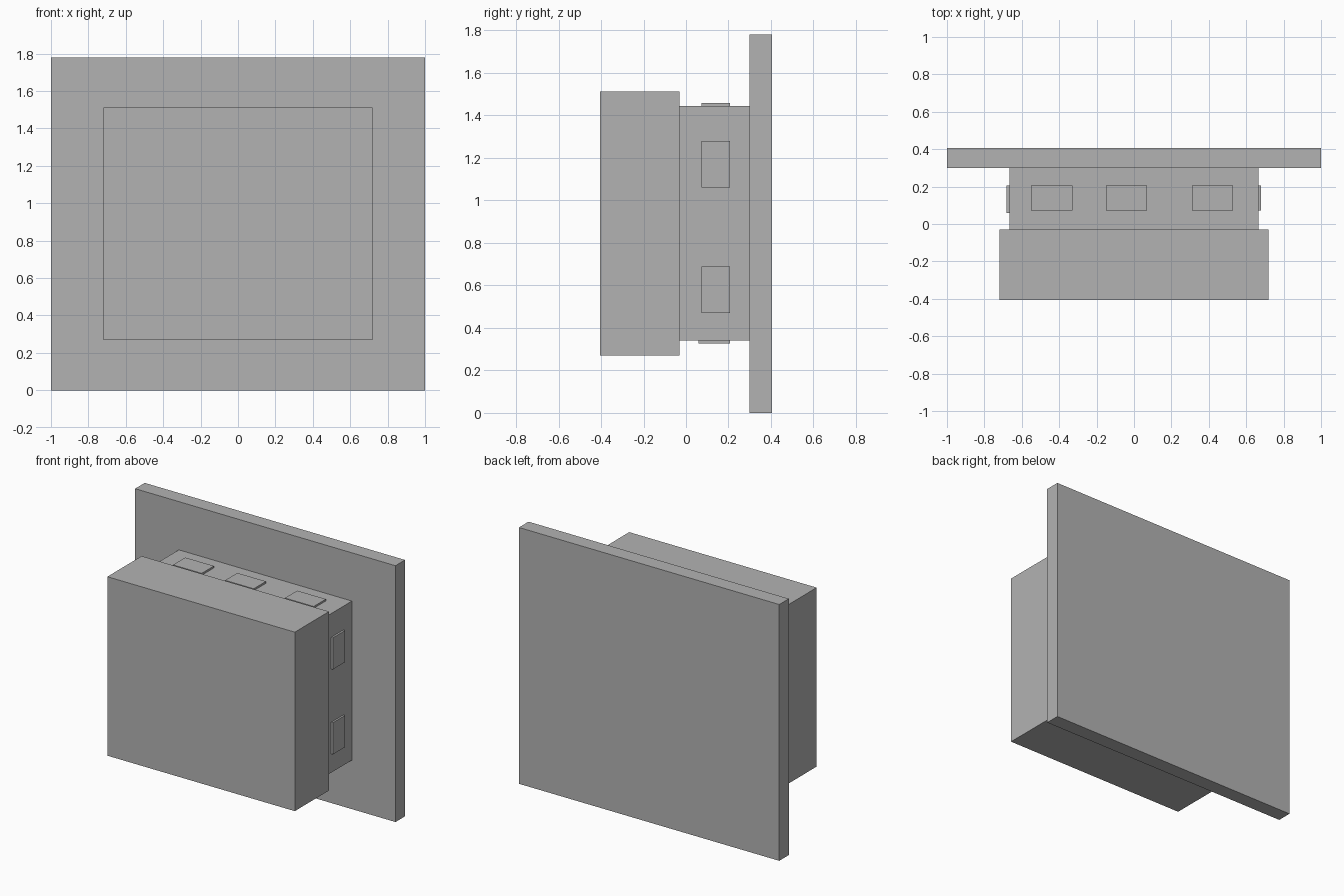
import bpy

cube = bpy.data.objects.get("Cube")
if cube:
    bpy.data.objects.remove(cube, do_unlink=True)

grey = bpy.data.materials.new("plain grey")
grey.use_nodes = True
colour = (0.45, 0.45, 0.45, 1)
grey.diffuse_color = colour
grey.node_tree.nodes["Principled BSDF"].inputs["Base Color"].default_value = colour


def box(name, x, y, z):
    """Box spanning the given (low, high) range on each axis."""
    spans = (x, y, z)
    bpy.ops.mesh.primitive_cube_add(size=1, location=[(a + b) / 2 for a, b in spans])
    obj = bpy.context.object
    obj.name = name
    obj.scale = [b - a for a, b in spans]
    bpy.ops.object.transform_apply(location=False, rotation=False, scale=True)
    obj.data.materials.append(grey)
    return obj


# Back plate, middle body and front cover
box("back_plate", (-1, 1), (0.3, 0.405), (0, 1.78))
box("middle_body", (-0.665, 0.665), (-0.03, 0.3), (0.34, 1.445))
box("front_cover", (-0.72, 0.72), (-0.405, -0.03), (0.27, 1.513))

# Raised pads along the top and bottom of the body
for i, x in enumerate((-0.44, -0.04, 0.42), 1):
    span = (x - 0.11, x + 0.11)
    box(f"top_pad_{i}", span, (0.073, 0.207), (1.43, 1.458))
    box(f"bottom_pad_{i}", span, (0.058, 0.207), (0.326, 0.35))

# Raised pads on both sides of the body
for i, z in enumerate((0.58, 1.17), 1):
    span = (z - 0.11, z + 0.11)
    box(f"left_pad_{i}", (0.65, 0.678), (0.073, 0.207), span)
    box(f"right_pad_{i}", (-0.683, -0.65), (0.06, 0.207), span)
